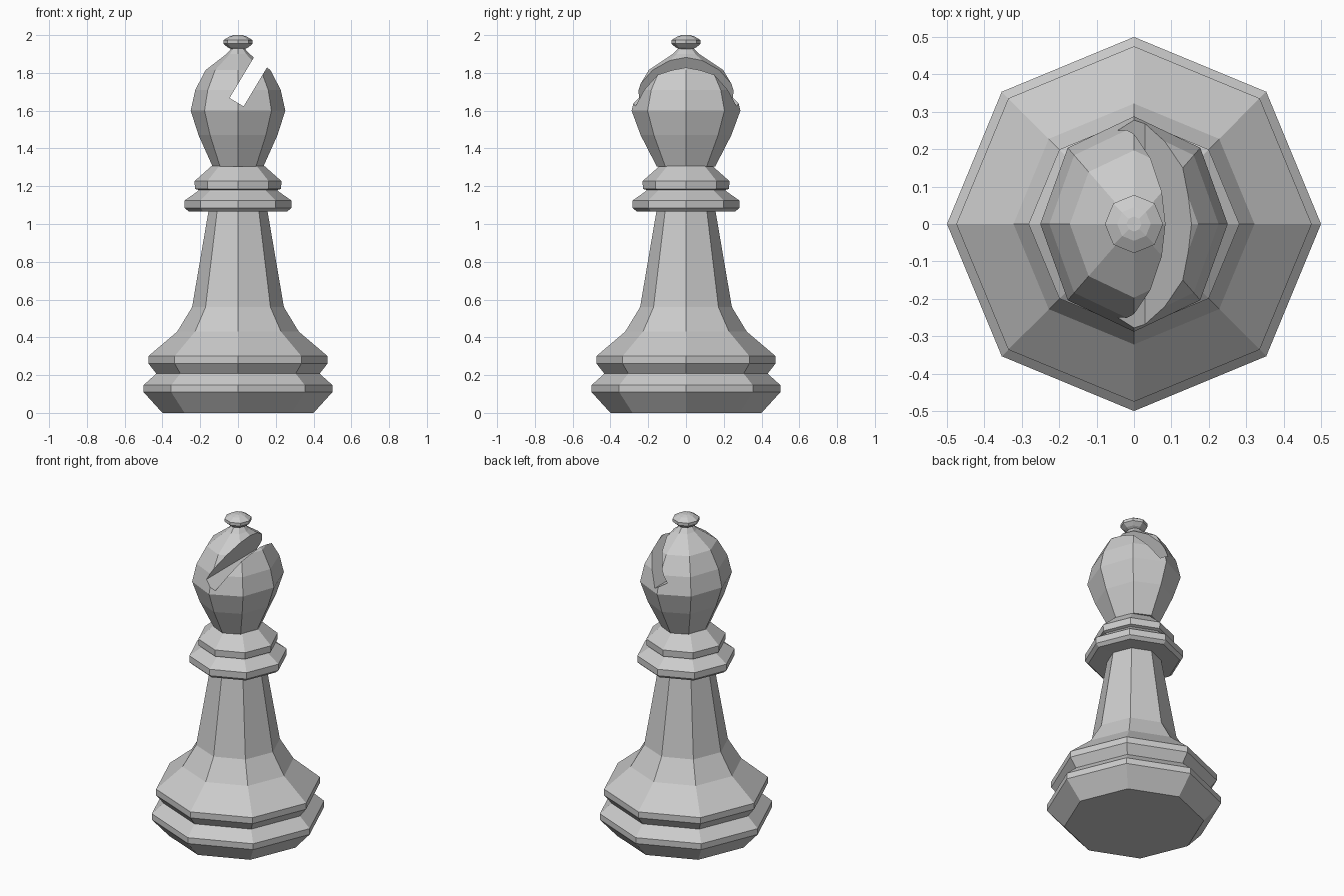
import bpy, bmesh, math
from mathutils import Matrix

if "Cube" in bpy.data.objects:
    bpy.data.objects.remove(bpy.data.objects["Cube"])

SIDES = 8


def lathe(name, profile, sx=1.0):
    """Revolve (radius, z) points into a closed eight-sided solid."""
    bm = bmesh.new()
    rings = []
    for r, z in profile:
        ring = []
        for i in range(SIDES):
            a = 2 * math.pi * i / SIDES
            ring.append(bm.verts.new((r * math.cos(a) * sx, r * math.sin(a), z)))
        rings.append(ring)
    for lo, hi in zip(rings, rings[1:]):
        for i in range(SIDES):
            j = (i + 1) % SIDES
            bm.faces.new((lo[i], lo[j], hi[j], hi[i]))
    bm.faces.new(rings[0][::-1])
    bm.faces.new(rings[-1])
    mesh = bpy.data.meshes.new(name)
    bm.to_mesh(mesh)
    bm.free()
    obj = bpy.data.objects.new(name, mesh)
    bpy.context.collection.objects.link(obj)
    return obj


# Base, stem and collars
lathe("body", [
    (0.40, 0.0), (0.50, 0.11), (0.50, 0.147), (0.432, 0.208),
    (0.475, 0.262), (0.475, 0.30), (0.322, 0.43), (0.243, 0.56),
    (0.156, 1.07), (0.262, 1.067), (0.282, 1.085), (0.282, 1.125),
    (0.215, 1.172), (0.208, 1.18), (0.228, 1.186), (0.23, 1.227),
    (0.14, 1.307)])

# Oval head, narrower across x
head = lathe("head", [
    (0.155, 1.305), (0.24, 1.47), (0.288, 1.60), (0.26, 1.71),
    (0.197, 1.815), (0.07, 1.90), (0.04, 1.93)], 0.87)

# Finial knob
lathe("finial", [
    (0.035, 1.925), (0.055, 1.935), (0.078, 1.955), (0.078, 1.973),
    (0.045, 1.993), (0.02, 2.0)])

# Slanted slot cut through the head
bm = bmesh.new()
bmesh.ops.create_cube(bm, size=1, matrix=(
    Matrix.Translation((-0.0075, 0, 1.645))
    @ Matrix.Rotation(math.radians(31), 4, 'Y')
    @ Matrix.Translation((0, 0, 0.25))
    @ Matrix.Diagonal((0.087, 1.0, 0.5, 1))))
mesh = bpy.data.meshes.new("slot_cutter")
bm.to_mesh(mesh)
bm.free()
cutter = bpy.data.objects.new("slot_cutter", mesh)
bpy.context.collection.objects.link(cutter)
cutter.hide_render = True

cut = head.modifiers.new("slot", 'BOOLEAN')
cut.operation = 'DIFFERENCE'
cut.solver = 'EXACT'
cut.object = cutter
bpy.context.view_layer.objects.active = head
bpy.ops.object.modifier_apply(modifier=cut.name)
bpy.data.objects.remove(cutter)
